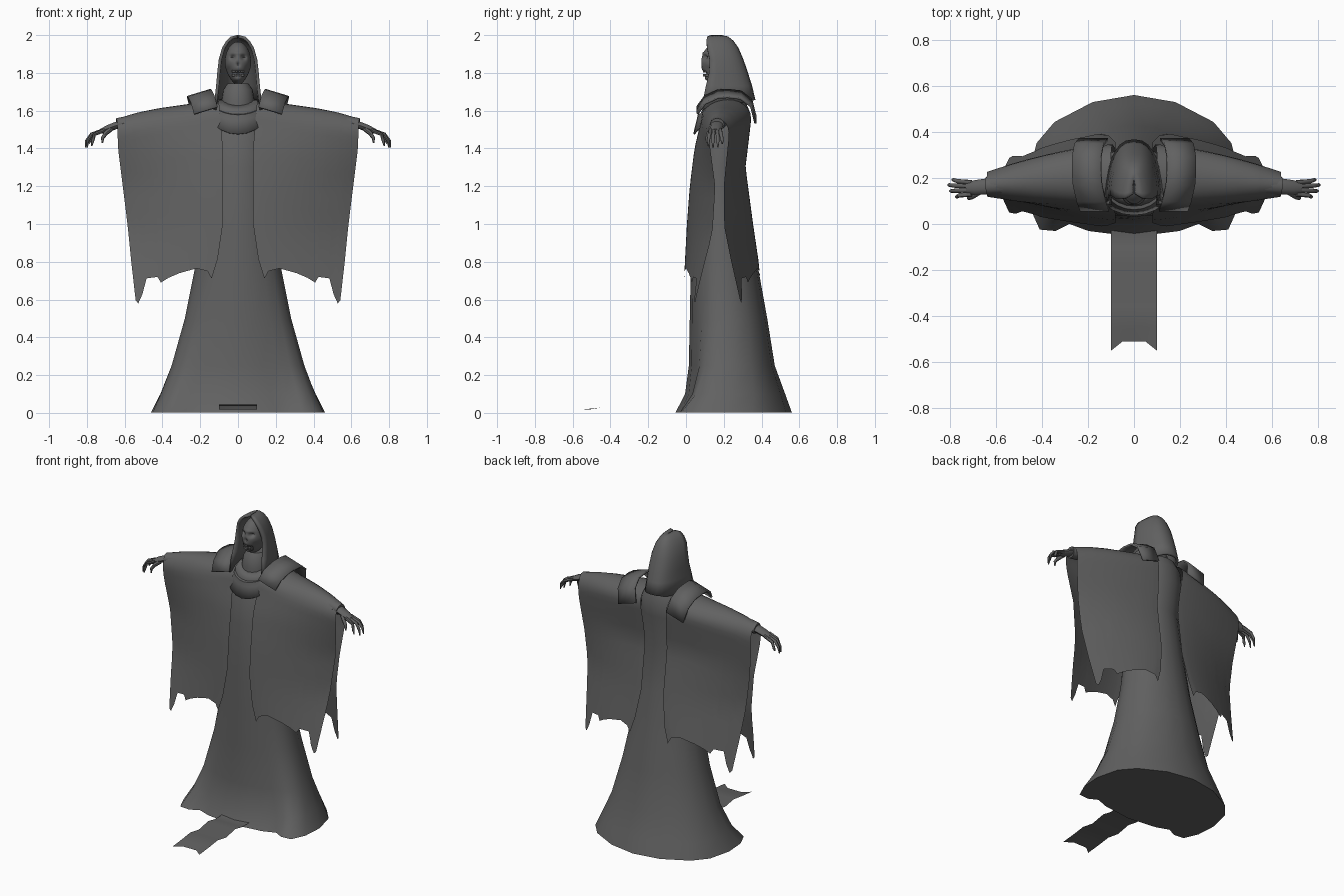
import bpy, bmesh, math
from mathutils import Vector

if "Cube" in bpy.data.objects:
    bpy.data.objects.remove(bpy.data.objects["Cube"])

cloth = bpy.data.materials.new("dark_grey")
cloth.diffuse_color = (0.12, 0.12, 0.12, 1)
cloth.use_nodes = True
cloth.node_tree.nodes["Principled BSDF"].inputs["Base Color"].default_value = cloth.diffuse_color


def interp(t, table):
    """Piecewise linear lookup in a table sorted by ascending key."""
    if t <= table[0][0]:
        return table[0][1]
    for (a, va), (b, vb) in zip(table, table[1:]):
        if t <= b:
            return va + (vb - va) * (t - a) / (b - a)
    return table[-1][1]


def add_grid(bm, rows, closed=False, caps=False):
    vs = [[bm.verts.new(p) for p in row] for row in rows]
    n = len(rows[0])
    for r0, r1 in zip(vs, vs[1:]):
        for i in range(n if closed else n - 1):
            j = (i + 1) % n
            bm.faces.new((r0[i], r0[j], r1[j], r1[i]))
    if caps:
        bm.faces.new(vs[0])
        bm.faces.new(vs[-1])


def finish(name, bm, mirror=False, thick=0, angle=45):
    bmesh.ops.recalc_face_normals(bm, faces=bm.faces[:])
    me = bpy.data.meshes.new(name)
    bm.to_mesh(me)
    bm.free()
    me.materials.append(cloth)
    me.shade_smooth()
    me.set_sharp_from_angle(angle=math.radians(angle))
    ob = bpy.data.objects.new(name, me)
    bpy.context.collection.objects.link(ob)
    if thick:
        m = ob.modifiers.new("thickness", 'SOLIDIFY')
        m.thickness, m.offset = thick, 0
    if mirror:
        ob.modifiers.new("mirror", 'MIRROR').merge_threshold = 0.0001
    return ob


def surface(name, rows, closed=False, caps=False, **kw):
    bm = bmesh.new()
    add_grid(bm, rows, closed, caps)
    return finish(name, bm, **kw)


def tube(bm, pts, radii, flat=1.0, sides=8):
    """Tapered tube running outward along x; flat widens it in y."""
    pts = [Vector(p) for p in pts]
    rows = []
    for i, (p, r) in enumerate(zip(pts, radii)):
        d = (pts[min(i + 1, len(pts) - 1)] - pts[max(i - 1, 0)]).normalized()
        side = Vector((0, 1, 0))
        side = (side - d * side.dot(d)).normalized()
        up = d.cross(side)
        rows.append([p + side * (r * flat * math.cos(a)) + up * (r * math.sin(a))
                     for a in (2 * math.pi * k / sides for k in range(sides))])
    add_grid(bm, rows, True, True)


# Robe: rings blending from an ellipse to a lobed hem
hem = [(0, 0), (.43, .04), (.61, .09), (.74, .04), (.89, .05), (.98, .2),
       (1, .42), (.92, .66), (.75, .81), (.39, .95), (0, 1)]
rings = [(.003, .46, -.055, .56, 1), (.1, .415, -.005, .525, .8), (.25, .355, .015, .47, .5),
         (.5, .283, .02, .43, .3), (.75, .232, .025, .385, .15), (1, .2, .03, .345, 0),
         (1.3, .17, .045, .305, 0), (1.5, .17, .075, .335, 0), (1.6, .15, .12, .335, 0),
         (1.66, .11, .14, .31, 0)]
rows = []
for z, a, yf, yb, w in rings:
    half = []
    for i, (hx, hy) in enumerate(hem):
        th = math.pi * i / 10
        nx = hx * w + math.sin(th) * (1 - w)
        ny = hy * w + (1 - math.cos(th)) / 2 * (1 - w)
        half.append((a * nx, yf + (yb - yf) * ny, z))
    half[0], half[-1] = (0, yf, z), (0, yb, z)
    rows.append(half + [(-x, y, zz) for x, y, zz in half[-2:0:-1]])
surface("robe", rows, closed=True, caps=True)

# Draped sleeves: front panel, over the arm, back panel
ridge = [(0, 1.66), (.3, 1.635), (.6, 1.612), (.8, 1.59), (1, 1.558)]
hem_z = [(0, .71), (.08, .75), (.22, .765), (.42, .74), (.55, .715), (.65, .69), (.69, .72),
         (.83, .712), (.9, .63), (.97, .58), (1, .595)]
inner_x = [(.71, .14), (.8, .11), (1, .08), (1.4, .08), (1.64, .1)]
outer_x = [(.58, .54), (.8, .565), (1, .585), (1.2, .61), (1.4, .635), (1.56, .64)]
panels = {
    "front": ([(.72, -.01), (1, .005), (1.2, .02), (1.4, .045), (1.55, .08)],
              [(.6, .05), (.8, .1), (.95, .14), (1.2, .155), (1.5, .115)]),
    "back": ([(.75, .392), (1, .355), (1.3, .315), (1.55, .345)],
             [(.58, .29), (.8, .24), (1, .2), (1.2, .2), (1.5, .23)])}


def drape(u, t, side):
    top = interp(u, ridge)
    z = top + (interp(u, hem_z) - top) * t
    xi, xo = interp(z, inner_x), interp(z, outer_x)
    yi, yo = (interp(z, tab) for tab in panels[side])
    y_panel = yi + (yo - yi) * u ** 1.6
    y_ridge = .22 - .05 * u
    d = min(1, (top - z) / .1)
    return (xi + (xo - xi) * u, y_ridge + (y_panel - y_ridge) * math.sqrt(1 - (1 - d) ** 2), z)


N = 18
columns = sorted({k / 16 for k in range(17)} | {k for k, _ in hem_z})
rows = []
for u in columns:
    rows.append([drape(u, (k / N) ** 2, "front") for k in range(N, 0, -1)]
                + [drape(u, (k / N) ** 2, "back") for k in range(N + 1)])
surface("sleeve", rows, mirror=True, angle=60)

# Shoulder plates
section = [(-.035, .06, -.09), (-.02, .1, -.035), (-.004, .17, -.003), (0, .22, 0),
           (0, .29, -.008), (-.01, .345, -.05), (-.03, .368, -.14)]
surface("shoulder_plate",
        [[(.143 + .125 * u + dx, y, 1.71 - .038 * u + dz) for dx, y, dz in section]
         for u in (0, .5, 1)], mirror=True, thick=.012)

# Layered collar
layers = [(.085, .09, 1.66, 1.625), (.13, .115, 1.645, 1.595), (.135, .12, 1.63, 1.578),
          (.142, .135, 1.635, 1.575), (.148, .14, 1.615, 1.55), (.18, .158, 1.6, 1.475)]
rows = []
for a, b, zs, zf in layers:
    angles = [math.radians(d) for d in range(-90, 91, 15)]
    rows.append([(a * math.sin(t), .2 - b * math.cos(t),
                  zs + (zf - zs) * max(0, math.cos(t)) ** 1.4) for t in angles])
surface("collar", rows, thick=.008, angle=35)

# Hood: U-shaped levels, open at the face
levels = [(1.655, .122, .08, .36), (1.73, .108, .105, .342), (1.8, .102, .122, .32),
          (1.87, .094, .125, .296), (1.93, .077, .112, .27), (1.965, .056, .108, .245),
          (1.985, .034, .112, .22), (1.992, .004, .13, .19)]
rows = []
for k, (z, a, yf, yb) in enumerate(levels):
    row = []
    for i in range(17):
        p = math.pi * i / 16
        s, c = math.sin(p), math.cos(p)
        drop = .05 * (1 - s) if k == 0 else 0
        row.append((a * math.copysign(abs(c) ** .8, c), yf + (yb - yf) * s, z - drop))
    rows.append(row)
surface("hood", rows, thick=.016, angle=50)

# Skull: sphere with pressed-in sockets, nose and mouth
bm = bmesh.new()
bmesh.ops.create_uvsphere(bm, u_segments=56, v_segments=44, radius=1)
dents = [(-.029, 1.882, .013, .011, .026), (.029, 1.882, .013, .011, .026),
         (0, 1.846, .007, .011, .016), (0, 1.798, .034, .011, .018),
         (-.05, 1.815, .012, .018, .01), (.05, 1.815, .012, .018, .01),
         (0, 1.905, .035, .006, -.006), (0, 1.765, .03, .01, -.01)]
for v in bm.verts:
    x, y, z = v.co
    jaw = 1 - .3 * max(0, -z) ** 1.3
    v.co = (x * .07 * jaw, .18 + y * .1, 1.85 + z * .115)
    if y < 0:
        v.co.y += sum(d * math.exp(-((v.co.x - cx) / sx) ** 2 - ((v.co.z - cz) / sz) ** 2)
                      for cx, cz, sx, sz, d in dents)
finish("skull", bm, angle=60)

# Teeth, upper and lower rows
bm = bmesh.new()
for k in range(-3, 4):
    for z in (1.809, 1.787):
        x = k * .0095
        cube = bmesh.ops.create_cube(bm, size=1)["verts"]
        bmesh.ops.scale(bm, vec=(.0075, .02, .014), verts=cube)
        bmesh.ops.translate(bm, vec=(x, .1 + x * x * 12, z), verts=cube)
finish("teeth", bm)

# Neck
surface("neck", [[(r * math.cos(a), .195 + r * math.sin(a), z)
                  for a in (math.pi * k / 10 for k in range(20))]
                 for z, r in ((1.58, .09), (1.65, .088), (1.71, .078), (1.745, .055))],
        closed=True, caps=True)

# Arms and hands
bm = bmesh.new()
tube(bm, [(.2, .2, 1.58), (.45, .18, 1.555), (.64, .165, 1.525)], [.05, .045, .035], 1.1, 12)
finish("arm", bm, mirror=True)

bm = bmesh.new()
tube(bm, [(.6, .165, 1.535), (.65, .162, 1.52), (.69, .158, 1.505), (.725, .155, 1.49)],
     [.023, .02, .019, .014], 1.7, 10)
for y0, y1, reach, tip in ((.13, .118, .775, 1.412), (.147, .143, .8, 1.402),
                           (.164, .169, .808, 1.405), (.18, .192, .79, 1.425)):
    mid = (.72 + reach) / 2 + .012
    tube(bm, [(.705, y0, 1.498), (mid, (y0 + y1) / 2, 1.475),
              (reach - .006, y1, 1.44), (reach, y1, tip)], [.011, .0095, .008, .003])
tube(bm, [(.67, .14, 1.505), (.7, .12, 1.48), (.717, .112, 1.455), (.718, .11, 1.428)],
     [.013, .012, .009, .004])
finish("hand", bm, mirror=True)

# Cloth strip trailing on the floor in front, with a notched end
trail = [(.02, .04), (-.04, .03), (-.1, .03), (-.17, .044), (-.27, .025), (-.36, .04),
         (-.45, .028), (-.51, .018)]
surface("trailing_strip",
        [[(x, y - (.04 * max(0, abs(x) / .1 - .5) * 2 if y == -.51 else 0), z)
          for x in (-.1, -.075, -.05, 0, .05, .075, .1)] for y, z in trail])
